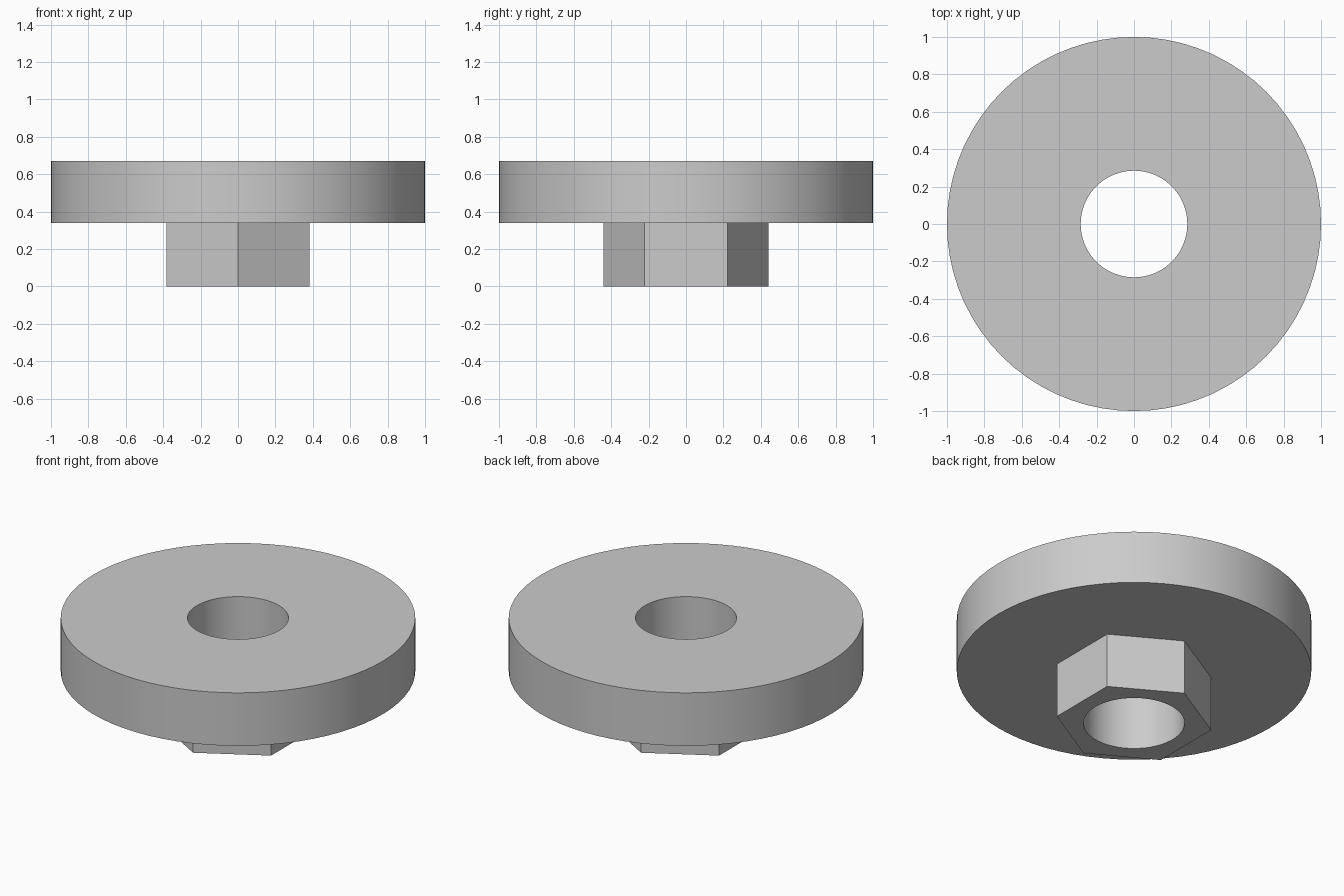
import bpy
import bmesh
from math import cos, sin, pi

cube = bpy.data.objects.get("Cube")
if cube:
    bpy.data.objects.remove(cube, do_unlink=True)

SEGMENTS = 72
HOLE_RADIUS = 0.285
DISC_RADIUS = 1.0
HEX_APOTHEM = 0.383
DISC_BOTTOM, DISC_TOP = 0.34, 0.67

# Plain grey metal
grey = bpy.data.materials.new("grey_metal")
grey.use_nodes = True
colour = (0.6, 0.6, 0.6, 1)
grey.diffuse_color = colour
grey.node_tree.nodes["Principled BSDF"].inputs["Base Color"].default_value = colour


def circle(radius):
    return lambda angle: radius


def hexagon(apothem):
    # Flats face +x and -x, corners point along y
    return lambda angle: apothem / cos((angle + pi / 6) % (pi / 3) - pi / 6)


def add_ring(bm, radius_at, z):
    ring = []
    for i in range(SEGMENTS):
        a = 2 * pi * i / SEGMENTS
        r = radius_at(a)
        ring.append(bm.verts.new((r * cos(a), r * sin(a), z)))
    return ring


# Closed loop of rings: hole, disc rim, hexagonal boss, back to the hole
bm = bmesh.new()
rings = [add_ring(bm, shape, z) for shape, z in (
    (circle(HOLE_RADIUS), DISC_TOP),
    (circle(DISC_RADIUS), DISC_TOP),
    (circle(DISC_RADIUS), DISC_BOTTOM),
    (hexagon(HEX_APOTHEM), DISC_BOTTOM),
    (hexagon(HEX_APOTHEM), 0),
    (circle(HOLE_RADIUS), 0),
)]
for k, upper in enumerate(rings):
    lower = rings[(k + 1) % len(rings)]
    for i in range(SEGMENTS):
        j = (i + 1) % SEGMENTS
        bm.faces.new((upper[i], lower[i], lower[j], upper[j]))
bmesh.ops.recalc_face_normals(bm, faces=bm.faces)

mesh = bpy.data.meshes.new("disc_with_hex_boss")
bm.to_mesh(mesh)
bm.free()
mesh.materials.append(grey)
part = bpy.data.objects.new("disc_with_hex_boss", mesh)
bpy.context.collection.objects.link(part)

# Smooth round walls, crisp edges
bpy.ops.object.select_all(action="DESELECT")
part.select_set(True)
bpy.context.view_layer.objects.active = part
bpy.ops.object.shade_smooth_by_angle(angle=pi / 6)
